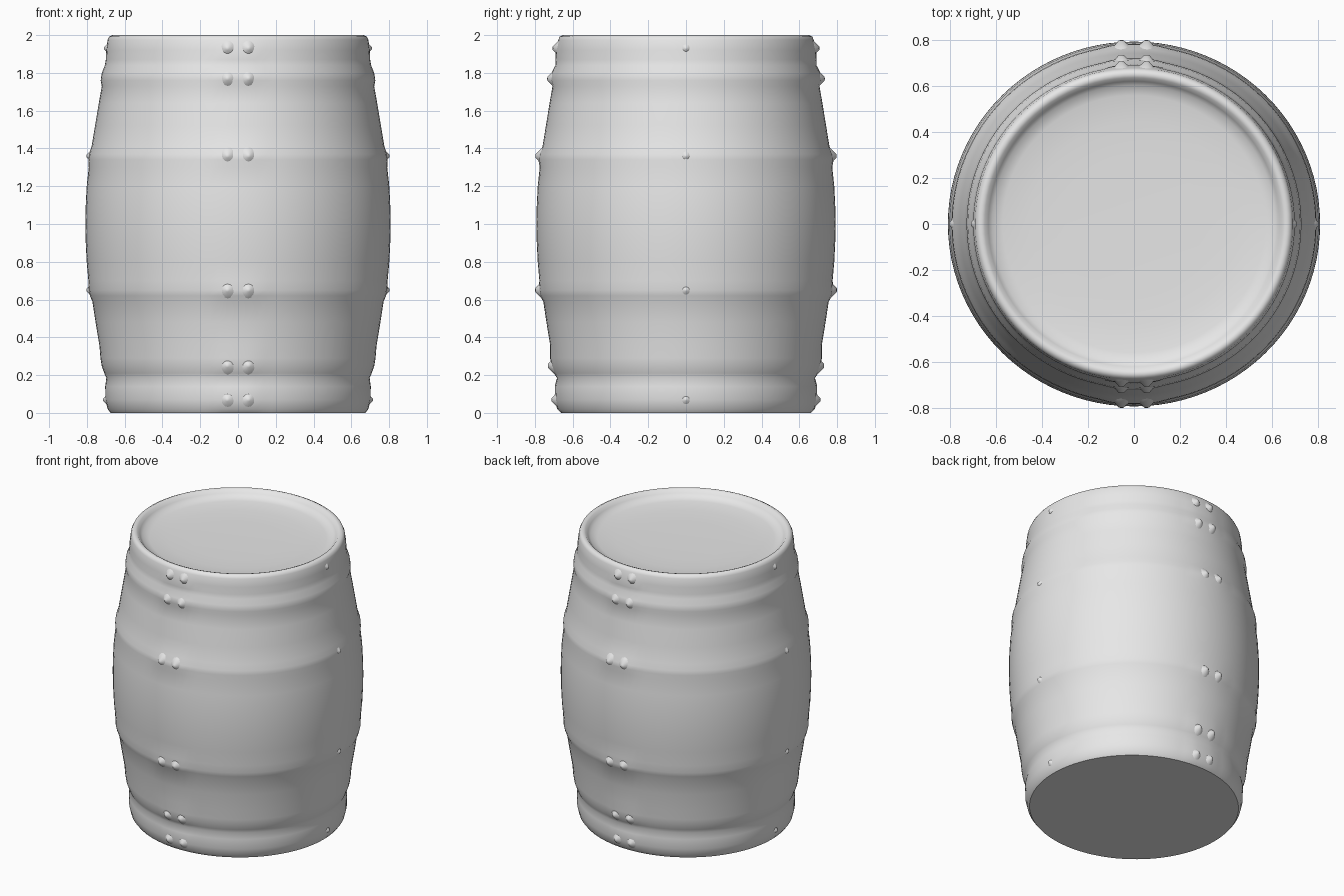
import bpy, bmesh, math
from mathutils import Vector, Matrix

if "Cube" in bpy.data.objects:
    bpy.data.objects.remove(bpy.data.objects["Cube"])

grey = bpy.data.materials.new("plain light grey")
grey.diffuse_color = (0.8, 0.8, 0.8, 1)
grey.use_nodes = True
grey.node_tree.nodes["Principled BSDF"].inputs["Base Color"].default_value = grey.diffuse_color

SEG = 96
YS = 0.98          # the barrel is slightly narrower front to back

# Outer wall with soft hoops: (radius, height)
outer = [(0.675, 0.0), (0.69, 0.02), (0.702, 0.07), (0.703, 0.14), (0.697, 0.185),
         (0.708, 0.21), (0.722, 0.25), (0.728, 0.29), (0.734, 0.36), (0.754, 0.48),
         (0.771, 0.59), (0.784, 0.62), (0.791, 0.65), (0.792, 0.70), (0.801, 0.80),
         (0.807, 0.92), (0.808, 1.0), (0.807, 1.08), (0.801, 1.20), (0.790, 1.30),
         (0.792, 1.34), (0.789, 1.37), (0.775, 1.41), (0.757, 1.52), (0.737, 1.64),
         (0.721, 1.73), (0.727, 1.76), (0.721, 1.80), (0.705, 1.84), (0.700, 1.87),
         (0.698, 1.92), (0.690, 1.975), (0.682, 1.992)]
# Rounded rim and shallow dished lid
lid = [(0.665, 2.0), (0.648, 1.994), (0.632, 1.975), (0.615, 1.957), (0.57, 1.947),
       (0.45, 1.938), (0.3, 1.934)]
hoops = [(0.02, 0.16), (0.21, 0.29), (0.61, 0.69), (1.31, 1.40), (1.74, 1.81), (1.87, 1.96)]


def finish(bm, name):
    me = bpy.data.meshes.new(name)
    bmesh.ops.recalc_face_normals(bm, faces=bm.faces)
    bm.to_mesh(me)
    bm.free()
    ob = bpy.data.objects.new(name, me)
    bpy.context.collection.objects.link(ob)
    me.materials.append(grey)
    bpy.context.view_layer.objects.active = ob
    ob.select_set(True)
    bpy.ops.object.shade_smooth_by_angle(angle=math.radians(60))
    ob.select_set(False)
    return ob


def radius_at(z):
    for (r0, z0), (r1, z1) in zip(outer, outer[1:]):
        if z0 <= z <= z1:
            return r0 + (r1 - r0) * (z - z0) / (z1 - z0)
    return outer[-1][0]


# Barrel body, with slight hoop overlaps at front and back
bm = bmesh.new()
rings = []
for i, (r, z) in enumerate(outer + lid):
    on_hoop = i < len(outer) and any(a <= z <= b for a, b in hoops)
    ring = []
    for k in range(SEG):
        a = 2 * math.pi * k / SEG
        lap = 0.006 if on_hoop and abs(math.cos(a)) < 0.15 else 0
        ring.append(bm.verts.new((r * math.cos(a), (r + lap) * YS * math.sin(a), z)))
    rings.append(ring)
for lo, hi in zip(rings, rings[1:]):
    for k in range(SEG):
        n = (k + 1) % SEG
        bm.faces.new((lo[k], lo[n], hi[n], hi[k]))
bottom = bm.faces.new(rings[0])
bm.faces.new(rings[-1])
# Separate the flat bottom so that it shades evenly
bmesh.ops.split_edges(bm, edges=bottom.edges[:])
finish(bm, "barrel_body")

# Rivets: soft pairs on every hoop at front and back, small single ones at the sides
bm = bmesh.new()


def rivet(x, y, z, size):
    direction = Vector((x, y, 0)).to_track_quat('Z', 'Y').to_matrix().to_4x4()
    m = Matrix.Translation((x, y, z)) @ direction
    bmesh.ops.create_cone(bm, cap_ends=True, segments=16, radius1=size * 1.25,
                          radius2=size * 0.25, depth=size, matrix=m)


for z in (0.07, 0.25, 0.65, 1.36, 1.77, 1.93):
    r = radius_at(z)
    for s in (-1, 1):
        for x in (-0.055, 0.055):
            rivet(x, s * (r + 0.003) * YS, z, 0.04)
        if z in (0.07, 0.65, 1.36, 1.93):
            rivet(s * r, 0, z, 0.024)
finish(bm, "hoop_rivets")
